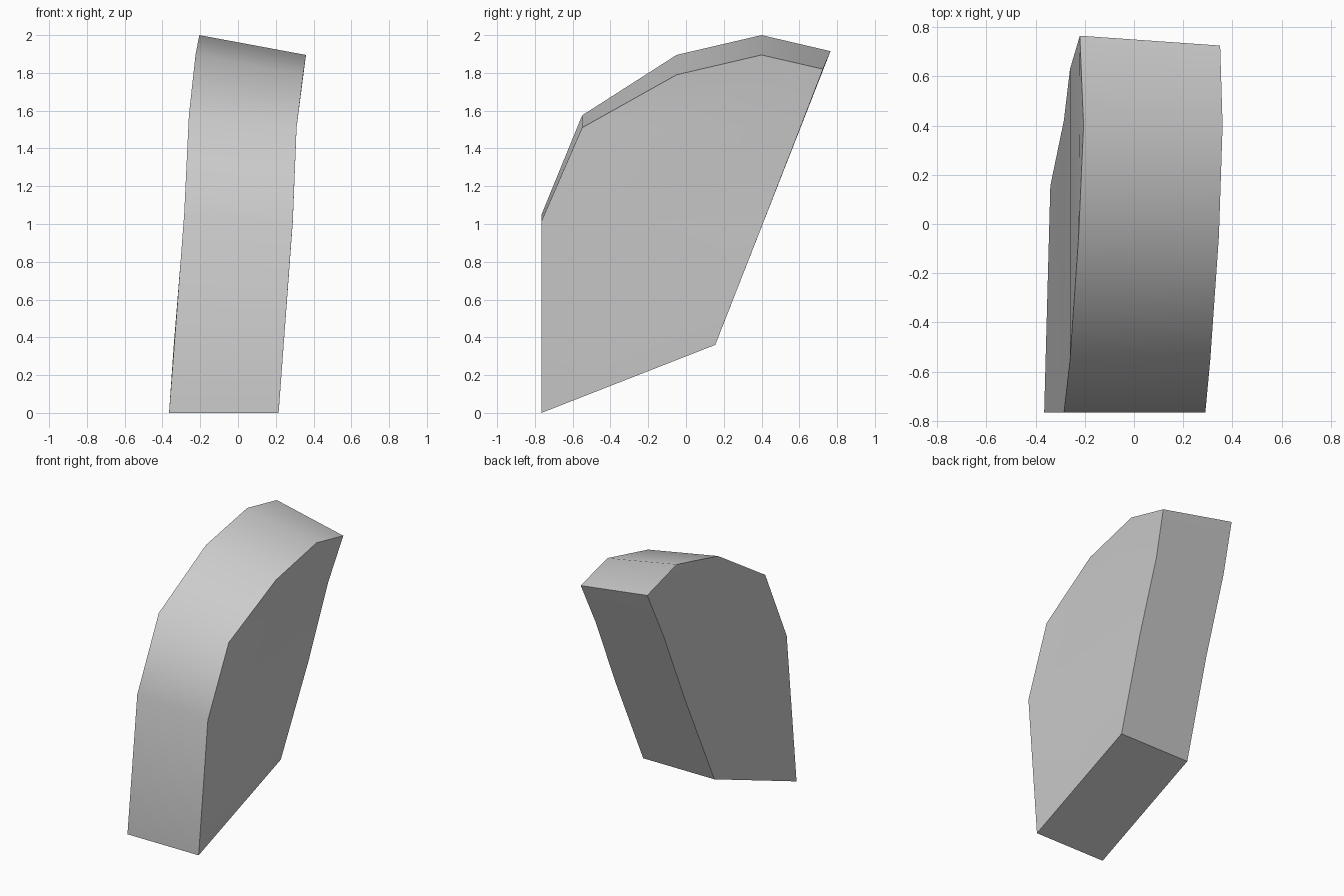
import bpy
import bmesh
from math import radians

# Remove the default cube only
default_cube = bpy.data.objects.get("Cube")
if default_cube:
    bpy.data.objects.remove(default_cube, do_unlink=True)


def make_material(name, color):
    material = bpy.data.materials.new(name)
    material.use_nodes = True
    material.diffuse_color = color
    shader = next(n for n in material.node_tree.nodes if n.type == "BSDF_PRINCIPLED")
    shader.inputs["Base Color"].default_value = color
    return material


grey = make_material("light grey", (0.6, 0.6, 0.6, 1))

# Outline of each side: front foot, up the curved front, over the top, down the back
right_outline = [
    (-.365, -.765, 0), (-.285, -.765, 1.05), (-.26, -.55, 1.575),
    (-.225, -.05, 1.895), (-.205, .4, 2), (-.22, .765, 1.915),
    (-.26, .63, 1.57), (-.285, .42, 1.035), (-.34, .155, .36),
]
left_outline = [
    (.215, -.765, 0), (.29, -.765, 1.015), (.31, -.55, 1.51),
    (.345, -.05, 1.79), (.36, .4, 1.895), (.35, .725, 1.82),
    (.31, .605, 1.51), (.29, .41, 1.01), (.24, .155, .36),
]

# Gently bent side panels, split into bands by height
side_bands = [(0, 1, 7, 8), (1, 2, 6, 7), (2, 3, 5, 6), (3, 4, 5)]

bm = bmesh.new()
right_ring = [bm.verts.new(p) for p in right_outline]
left_ring = [bm.verts.new(p) for p in left_outline]
for ring in (right_ring, left_ring):
    for band in side_bands:
        bm.faces.new([ring[i] for i in band])

# Rim strip joining both sides
count = len(right_ring)
for i in range(count):
    j = (i + 1) % count
    bm.faces.new((right_ring[i], right_ring[j], left_ring[j], left_ring[i]))
bmesh.ops.recalc_face_normals(bm, faces=bm.faces[:])

mesh = bpy.data.meshes.new("curved_slab")
bm.to_mesh(mesh)
bm.free()
mesh.materials.append(grey)
slab = bpy.data.objects.new("curved_slab", mesh)
bpy.context.collection.objects.link(slab)

# Smooth front curve and panels with crisp outer edges
bpy.ops.object.select_all(action="DESELECT")
slab.select_set(True)
bpy.context.view_layer.objects.active = slab
bpy.ops.object.shade_smooth_by_angle(angle=radians(42))
